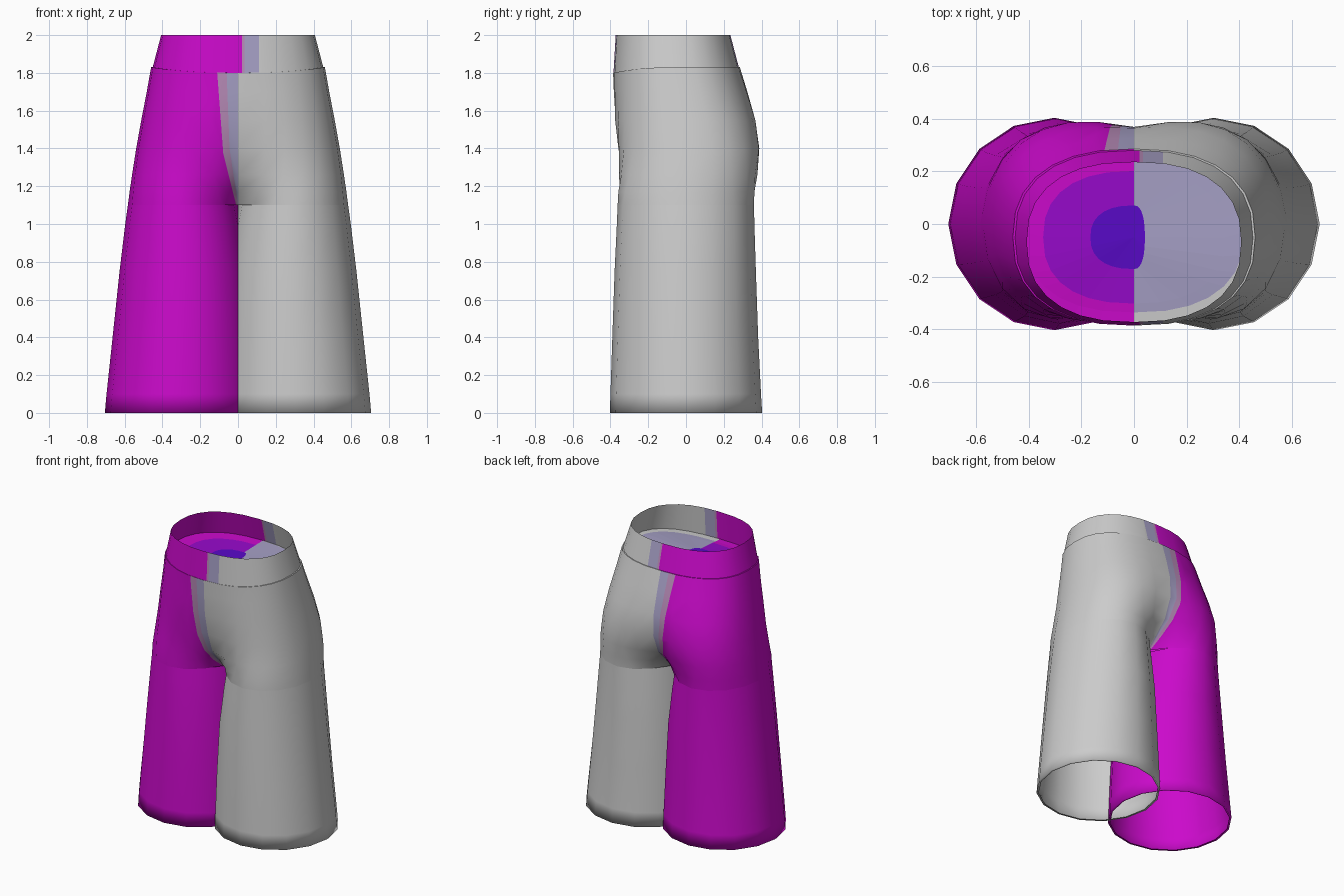
import bpy, bmesh
from math import sin, cos, pi
from mathutils import Vector

if "Cube" in bpy.data.objects:
    bpy.data.objects.remove(bpy.data.objects["Cube"])

COLOURS = {
    "light_grey": (0.6, 0.6, 0.6),
    "magenta": (0.6, 0.003, 0.6),
    "dusty_pink": (0.48, 0.26, 0.48),
    "lavender": (0.38, 0.35, 0.56),
    "purple": (0.31, 0.003, 0.6),
    "indigo": (0.1, 0.003, 0.58),
}
GREY, MAGENTA, PINK, LAVENDER, PURPLE, INDIGO = range(6)
materials = []
for name, rgb in COLOURS.items():
    m = bpy.data.materials.new(name)
    m.use_nodes = True
    m.diffuse_color = (*rgb, 1)
    m.node_tree.nodes["Principled BSDF"].inputs["Base Color"].default_value = (*rgb, 1)
    materials.append(m)


def loft(bm, rings, closed=True):
    """Join successive rings of points with quads."""
    rows = [[bm.verts.new(p) for p in ring] for ring in rings]
    for a, b in zip(rows, rows[1:]):
        n = len(a)
        for i in range(n if closed else n - 1):
            j = (i + 1) % n
            bm.faces.new((a[i], a[j], b[j], b[i]))


def cut(bm, point, normal, min_z):
    """Cut a straight colour border into the faces above min_z."""
    faces = [f for f in bm.faces if f.calc_center_median().z > min_z]
    geom = set(faces)
    for f in faces:
        geom.update(f.edges)
        geom.update(f.verts)
    bmesh.ops.bisect_plane(bm, geom=list(geom), plane_co=point, plane_no=normal, dist=1e-5)


def finish(bm, name, rule, smooth=True):
    bmesh.ops.remove_doubles(bm, verts=bm.verts, dist=1e-4)
    bmesh.ops.recalc_face_normals(bm, faces=bm.faces)
    for f in bm.faces:
        f.smooth = smooth
        f.material_index = rule(f.calc_center_median())
    mesh = bpy.data.meshes.new(name)
    bm.to_mesh(mesh)
    bm.free()
    for m in materials:
        mesh.materials.append(m)
    obj = bpy.data.objects.new(name, mesh)
    bpy.context.collection.objects.link(obj)


def rounded(v):
    return abs(v) ** 0.83 * (1 if v > 0 else -1) if abs(v) > 1e-6 else 0


def section(z, inner, outer, front, back, blend, ks, side):
    """One side's outline, blended from a round leg to half of a waist oval."""
    raw = []
    for k in ks:
        a, b = k * pi / 8, k * pi / 14
        x = (1 - blend) * (0.5 + 0.5 * cos(a)) + blend * rounded(cos(b))
        y = (1 - blend) * sin(a) + blend * rounded(sin(b))
        raw.append((x, y))
    top = max(y for x, y in raw)
    mid, depth = (front + back) / 2, (back - front) / 2
    return [Vector((side * (inner + (outer - inner) * x), mid + depth * y / top, z))
            for x, y in raw]


def waist(half_width, front, back, z):
    """Full oval that dips at the front."""
    pts = []
    for i in range(28):
        b = i * pi / 14
        dip = 0.03 * max(0, -sin(b)) ** 2 if z < 1.9 else 0
        pts.append(Vector((half_width * rounded(cos(b)),
                           (front + back) / 2 + (back - front) / 2 * rounded(sin(b)), z - dip)))
    return pts


# Legs and hips: round tubes, overlapping at the hem, that open into one oval
LEG = [(0, -0.085, 0.69, -0.39, 0.39), (0, -0.1, 0.705, -0.403, 0.403),
       (0.1, -0.097, 0.696, -0.4, 0.397), (0.4, -0.082, 0.664, -0.39, 0.382),
       (0.75, -0.058, 0.627, -0.378, 0.37), (1, -0.02, 0.597, -0.366, 0.362),
       (1.1, 0, 0.583, -0.362, 0.36)]
HIP = [(1.1, 0, 0.583, -0.362, 0.36, 0), (1.17, 0, 0.574, -0.358, 0.362, 0.3),
       (1.26, 0, 0.561, -0.355, 0.378, 0.6), (1.4, 0, 0.539, -0.358, 0.388, 0.8),
       (1.55, 0, 0.512, -0.375, 0.367, 0.92), (1.7, 0, 0.483, -0.382, 0.325, 0.98)]
TOP = (0.46, -0.386, 0.285, 1.83)
bm = bmesh.new()
for side in (1, -1):
    legs = [section(*row, 0, range(-7, 9), side) for row in LEG]
    hips = [section(*row, range(-7, 8), side) for row in HIP]
    for i in (0, -2, -1):
        legs[-1][i].x = 0
    for ring in hips:
        ring[0].x = ring[-1].x = 0
    oval = waist(*TOP)
    rim = [oval[k % 28].copy() for k in range(-7, 8)]
    for p in rim:
        p.x *= side
    loft(bm, legs)
    loft(bm, hips + [rim], closed=False)

# Each stripe border runs nearly upright, then turns in toward the crotch
STRIPES = [(Vector((-0.11, 0, 1.8)), Vector((0.4, 0, 0.03)), MAGENTA),
           (Vector((-0.085, 0, 1.4)), Vector((0.22, 0, 0.055)), MAGENTA),
           (Vector((-0.06, 0, 1.8)), Vector((0.4, 0, 0.015)), PINK),
           (Vector((-0.045, 0, 1.4)), Vector((0.22, 0, 0.033)), PINK)]
for point, normal, colour in STRIPES:
    cut(bm, point, normal, 1.1)


def hip_colour(c):
    for point, normal, colour in STRIPES:
        if (c - point).dot(normal) < 0:
            return colour
    return LAVENDER if c.x < 0 else GREY


# Below the crotch the tubes cross the middle, so colour follows each tube
bm.verts.ensure_lookup_table()
bmesh.ops.remove_doubles(bm, verts=bm.verts, dist=1e-4)
leg_side = {}
for f in bm.faces:
    f.normal_update()


def split_legs(bm):
    """Move leg faces to one mesh per side so each takes a single colour."""
    for side, name, colour in ((1, "left_leg", GREY), (-1, "right_leg", MAGENTA)):
        leg = bmesh.new()
        loft(leg, [section(*row, 0, range(-7, 9), side) for row in LEG])
        finish(leg, name, lambda c: colour)
    low = [f for f in bm.faces if f.calc_center_median().z < 1.1]
    bmesh.ops.delete(bm, geom=low, context="FACES")


split_legs(bm)
finish(bm, "hips", hip_colour)

# Waistband
bm = bmesh.new()
loft(bm, [waist(0.452, -0.384, 0.28, 1.828), waist(0.407, -0.372, 0.235, 2.0)])
BORDERS = [(0.02, MAGENTA), (0.035, PINK), (0.11, LAVENDER)]
for x, colour in BORDERS:
    cut(bm, (x, 0, 0), (1, 0, 0), 0)
finish(bm, "waistband", lambda c: next((m for x, m in BORDERS if c.x < x), GREY))

# Inner panel closing the waist, in concentric colour zones
centre = Vector((0, -0.05, 1.822))


def panel(name, outer, inner, left, right):
    """Zone between two rings, each given as scale, right-hand squash and y shift."""
    bm = bmesh.new()
    rings = []
    for scale, squash, shift in (outer, inner):
        ring = [centre.lerp(p, scale) for p in waist(*TOP)]
        for p in ring:
            p.x *= squash if p.x > 0 else 1
            p.y += shift
        rings.append(ring)
    loft(bm, rings)
    bmesh.ops.dissolve_degenerate(bm, edges=bm.edges, dist=1e-5)
    finish(bm, name, lambda c: left if c.x < 0 else right, smooth=False)


RIM, EDGE, MIDDLE, CORE, POINT = (1, 1, 0), (0.91, 1, 0.02), (0.75, 1, 0), (0.36, 0.25, 0), (0, 1, 0)
panel("waist_ledge", RIM, EDGE, MAGENTA, GREY)
panel("panel_outer", EDGE, MIDDLE, MAGENTA, LAVENDER)
panel("panel_middle", MIDDLE, CORE, PURPLE, LAVENDER)
panel("panel_centre", CORE, POINT, INDIGO, INDIGO)
